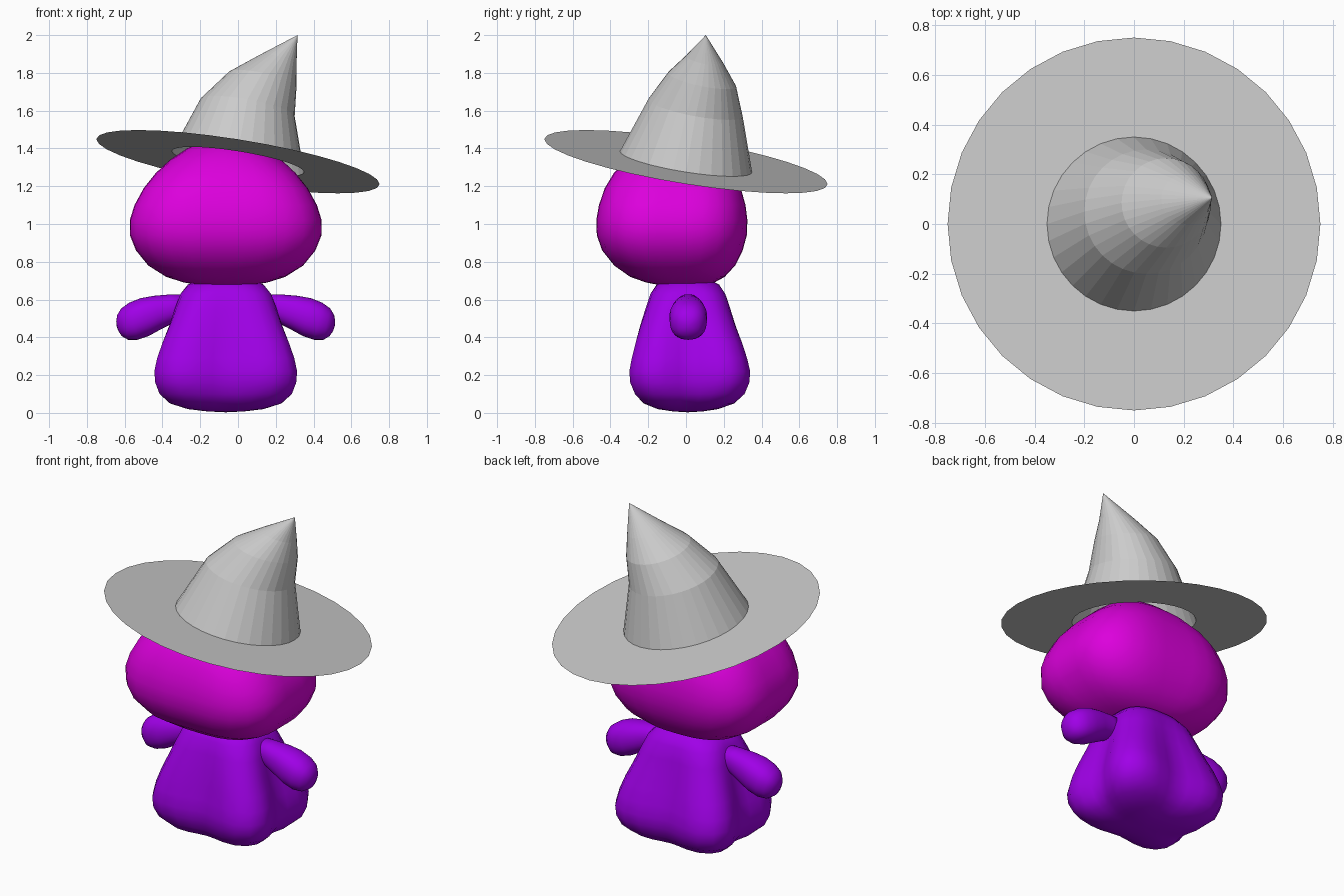
import bpy, bmesh
from math import cos, sin, tau

SEG = 32


def material(name, color):
    m = bpy.data.materials.new(name)
    m.diffuse_color = color
    return m


def lobed(k):
    """Unit rounded-square outline; larger k pushes the corners out."""
    pts = []
    for i in range(SEG):
        a = tau * i / SEG
        r = 1 - k * cos(4 * a)
        pts.append((r * cos(a), r * sin(a)))
    m = max(p[0] for p in pts)
    return [(x / m, y / m) for x, y in pts]


def loft(name, rings, start=None, end=None, mat=None, smooth=True):
    """Skin a list of point rings, closing the ends with a pole point if given."""
    bm = bmesh.new()
    loops = [[bm.verts.new(p) for p in ring] for ring in rings]
    for a, b in zip(loops, loops[1:]):
        for i in range(SEG):
            j = (i + 1) % SEG
            bm.faces.new((a[i], a[j], b[j], b[i]))
    for pole, loop in ((start, loops[0]), (end, loops[-1])):
        if pole:
            v = bm.verts.new(pole)
            for i in range(SEG):
                bm.faces.new((loop[i], loop[(i + 1) % SEG], v))
    bmesh.ops.recalc_face_normals(bm, faces=bm.faces)
    me = bpy.data.meshes.new(name)
    bm.to_mesh(me)
    bm.free()
    for p in me.polygons:
        p.use_smooth = smooth
    if mat:
        me.materials.append(mat)
    ob = bpy.data.objects.new(name, me)
    bpy.context.collection.objects.link(ob)
    return ob


CX = -0.065
violet = material("violet", (0.35, 0.0, 0.8, 1))
magenta = material("magenta", (0.72, 0.0, 0.72, 1))


def stack(sections):
    """Horizontal lobed rings from (z, rx, ry, cy, k)."""
    return [[(CX + rx * x, cy + ry * y, z) for x, y in lobed(k)]
            for z, rx, ry, cy, k in sections]


# Body: pear-shaped block with bulging corners
loft("body", stack([
    (0.008, 0.10, 0.08, 0.01, 0.05), (0.02, 0.20, 0.16, 0.01, 0.10),
    (0.05, 0.295, 0.24, 0.015, 0.14), (0.10, 0.35, 0.29, 0.02, 0.16),
    (0.16, 0.373, 0.315, 0.02, 0.17), (0.22, 0.378, 0.32, 0.02, 0.17),
    (0.29, 0.363, 0.305, 0.018, 0.17), (0.37, 0.335, 0.282, 0.015, 0.16),
    (0.46, 0.30, 0.253, 0.01, 0.14), (0.55, 0.27, 0.225, 0.01, 0.11),
    (0.63, 0.24, 0.198, 0.01, 0.08), (0.68, 0.20, 0.165, 0.01, 0.05),
    (0.705, 0.13, 0.11, 0.01, 0.02)]),
    (CX, 0.01, 0.003), (CX, 0.01, 0.715), violet)

# Head: wide rounded block, its crown tucked into the hat
loft("head", stack([
    (0.673, 0.11, 0.10, -0.02, 0.0), (0.69, 0.22, 0.18, -0.03, 0.03),
    (0.72, 0.315, 0.25, -0.045, 0.05), (0.78, 0.41, 0.32, -0.06, 0.07),
    (0.86, 0.475, 0.372, -0.072, 0.07), (0.94, 0.507, 0.397, -0.075, 0.07),
    (1.02, 0.508, 0.40, -0.075, 0.07), (1.10, 0.483, 0.388, -0.073, 0.07),
    (1.19, 0.434, 0.36, -0.07, 0.07), (1.27, 0.37, 0.315, -0.067, 0.06),
    (1.34, 0.295, 0.255, -0.065, 0.04), (1.40, 0.205, 0.18, -0.065, 0.02),
    (1.435, 0.11, 0.10, -0.065, 0.0)]),
    (CX, -0.02, 0.67), (CX, -0.065, 1.445), magenta)

# Arms: stubby and drooping, mirrored about the body centre
arm = [(0.20, 0.56, 0.068), (0.28, 0.555, 0.072), (0.36, 0.532, 0.088),
       (0.43, 0.507, 0.100), (0.49, 0.485, 0.098), (0.535, 0.47, 0.083),
       (0.562, 0.462, 0.056), (0.574, 0.459, 0.026)]
for side, label in ((-1, "left"), (1, "right")):
    rings = [[(CX + side * (d + 0.22 * r * y), 0.012 + r * x, z + r * y)
              for x, y in lobed(0.02)] for d, z, r in arm]
    loft(label + "_arm", rings, (CX + side * 0.19, 0.012, 0.56),
         (CX + side * 0.577, 0.012, 0.458), violet)


def tilted(cx, cy, cz, r, slope):
    """Circle in plan whose plane falls towards +x and +y."""
    ring = []
    for i in range(SEG):
        x, y = r * cos(tau * i / SEG), r * sin(tau * i / SEG)
        ring.append((cx + x, cy + y, cz - slope * (x + y)))
    return ring


# Hat: thin tilted brim with an open bent cone
base = tilted(0, 0, 1.33, 0.35, 0.158)
loft("hat_brim", [tilted(0, 0, 1.33, 0.75, 0.158), base], smooth=False)
loft("hat_cone", [base,
                  tilted(0.05, 0.05, 1.615, 0.25, 0.18),
                  tilted(0.13, 0.085, 1.765, 0.18, 0.20),
                  tilted(0.21, 0.10, 1.868, 0.10, 0.22)],
     end=(0.315, 0.105, 2.0), smooth=False)
